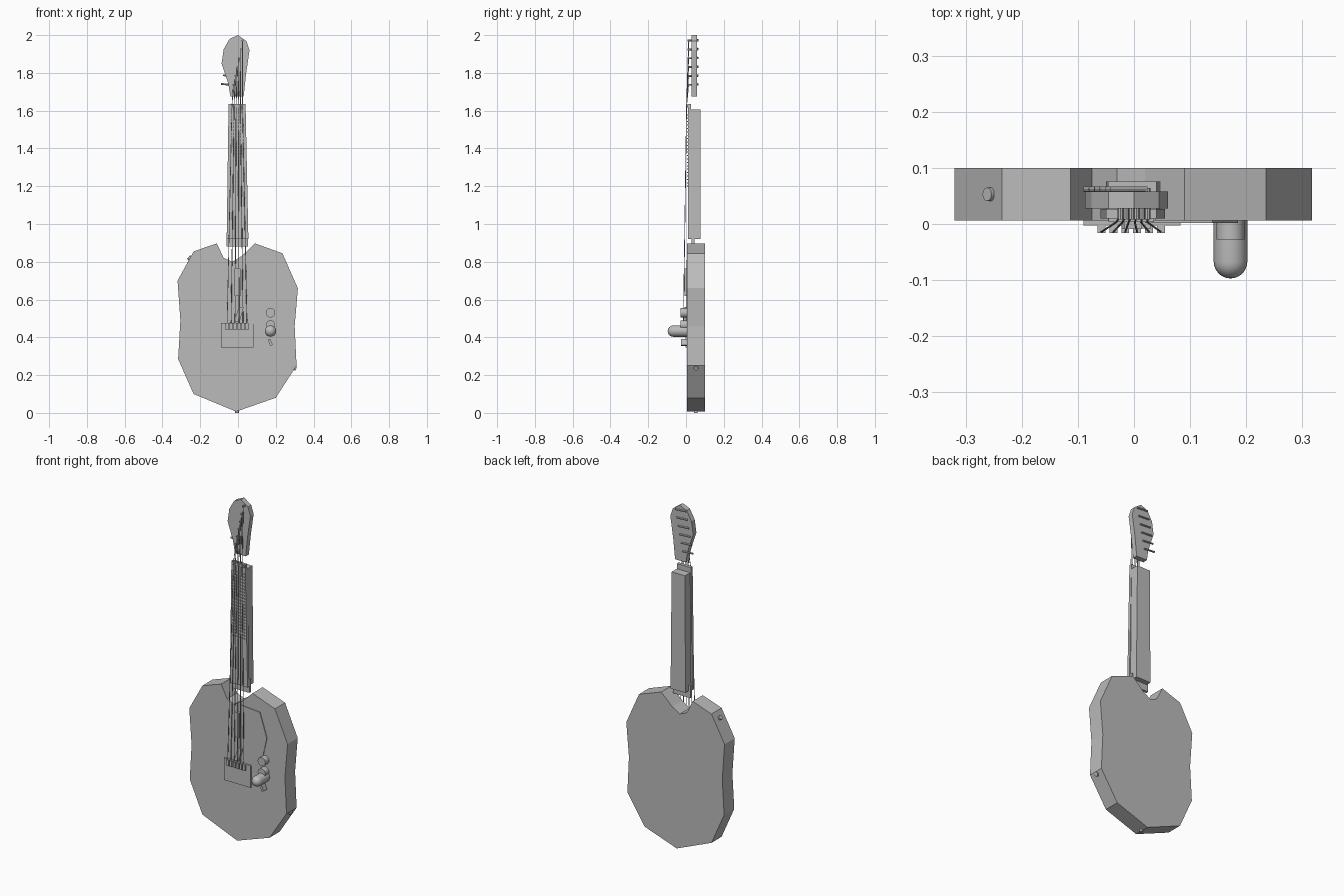
import bpy, bmesh, math
from mathutils import Vector

old = bpy.data.objects.get("Cube")
if old:
    bpy.data.objects.remove(old, do_unlink=True)

grey = bpy.data.materials.new("mid grey")
grey.use_nodes = True
grey.diffuse_color = (0.5, 0.5, 0.5, 1)
grey.node_tree.nodes["Principled BSDF"].inputs["Base Color"].default_value = (0.5, 0.5, 0.5, 1)


def finish(name, bm, smooth=False):
    bmesh.ops.recalc_face_normals(bm, faces=bm.faces)
    mesh = bpy.data.meshes.new(name)
    bm.to_mesh(mesh)
    bm.free()
    mesh.materials.append(grey)
    obj = bpy.data.objects.new(name, mesh)
    bpy.context.collection.objects.link(obj)
    if smooth:
        bpy.ops.object.select_all(action='DESELECT')
        obj.select_set(True)
        bpy.context.view_layer.objects.active = obj
        bpy.ops.object.shade_smooth_by_angle(angle=math.radians(40))
    return obj


def plate(name, outline, front, back):
    """Extrude an x-z outline from front to back."""
    bm = bmesh.new()
    face = bm.faces.new([bm.verts.new((x, front, z)) for x, z in outline])
    out = bmesh.ops.extrude_face_region(bm, geom=[face])
    moved = [v for v in out["geom"] if isinstance(v, bmesh.types.BMVert)]
    bmesh.ops.translate(bm, verts=moved, vec=(0, back - front, 0))
    return finish(name, bm)


def box(name, x0, x1, y0, y1, z0, z1):
    return plate(name, [(x0, z0), (x1, z0), (x1, z1), (x0, z1)], y0, y1)


def rod(name, a, b, radius, sides=8):
    """Cylinder between two points."""
    a, b = Vector(a), Vector(b)
    bm = bmesh.new()
    bmesh.ops.create_cone(bm, cap_ends=True, segments=sides, radius1=radius,
                          radius2=radius, depth=(b - a).length)
    turn = (b - a).to_track_quat('Z', 'Y').to_matrix()
    bmesh.ops.rotate(bm, verts=bm.verts, matrix=turn)
    bmesh.ops.translate(bm, verts=bm.verts, vec=(a + b) / 2)
    return finish(name, bm, sides > 8)


# Faceted body with the neck notch
plate("body", [(-0.01, 0.007), (0.20, 0.08), (0.31, 0.25), (0.30, 0.46), (0.317, 0.66),
               (0.235, 0.845), (0.09, 0.897), (0.02, 0.83), (-0.03, 0.80), (-0.075, 0.82),
               (-0.113, 0.897), (-0.235, 0.855), (-0.32, 0.70), (-0.305, 0.49),
               (-0.317, 0.285), (-0.235, 0.10)], 0.006, 0.10)
plate("pickguard", [(0.02, 0.81), (0.14, 0.80), (0.185, 0.66), (0.16, 0.55),
                    (0.09, 0.47), (0.03, 0.48)], 0.002, 0.006)

# Strap buttons and jack
rod("bottom_strap_button", (-0.006, 0.052, 0), (-0.006, 0.052, 0.02), 0.01, 12)
rod("upper_strap_button", (-0.262, 0.053, 0.825), (-0.245, 0.053, 0.81), 0.012, 12)
rod("jack", (0.308, 0.053, 0.235), (0.285, 0.053, 0.245), 0.012, 12)

# Neck, fretboard, heel and nut
plate("neck", [(-0.05, 0.92), (0.047, 0.92), (0.04, 1.605), (-0.046, 1.605)], 0.026, 0.076)
plate("fretboard", [(-0.06, 0.92), (0.055, 0.92), (0.04, 1.635), (-0.05, 1.635)], 0.010, 0.027)
box("neck_heel", -0.06, 0.053, 0.030, 0.046, 0.88, 0.955)
box("nut", -0.045, 0.036, 0.004, 0.012, 1.617, 1.632)
for i in range(22):
    z = 1.20 + i * 0.018
    box("fret", -0.046, 0.038, 0.006, 0.0105, z - 0.0025, z + 0.0025)

# Headstock
plate("headstock", [(-0.04, 1.675), (0.03, 1.675), (0.042, 1.79), (0.061, 1.92),
                    (0.045, 1.968), (0.0, 2.0), (-0.045, 1.98), (-0.076, 1.925),
                    (-0.087, 1.85), (-0.052, 1.745)], 0.028, 0.058)

# Strings with their posts, pegs and saddles
for i in range(6):
    t = i / 5
    post = (-0.024 + 0.048 * t, 1.737 + 0.234 * t)
    low = (-0.058 + 0.106 * t, -0.014, 0.455)
    top = (-0.032 + 0.056 * t, 0.003, 1.625)
    rod("string", low, top, 0.002, 6)
    rod("string_end", top, (post[0], 0.014, post[1]), 0.002, 6)
    rod("tuner_post", (post[0], 0.008, post[1]), (post[0], 0.064, post[1]), 0.005)
    rod("tuner_peg", (post[0], 0.062, post[1]),
        (post[0] - 0.066, 0.062, post[1] + 0.004), 0.005)
    box("saddle", low[0] - 0.007, low[0] + 0.007, -0.016, 0, 0.44, 0.475)

# Bridge and pickups
box("bridge_plate", -0.09, 0.083, -0.003, 0.006, 0.345, 0.475)
box("neck_pickup", -0.018, 0.014, -0.009, 0.006, 0.62, 0.765)
plate("bridge_pickup", [(-0.022, 0.48), (0.008, 0.48), (0.03, 0.56), (0.005, 0.56)], -0.008, 0.006)

# Control knobs, switch and long rounded lever
for z in (0.53, 0.465):
    rod("control_knob", (0.172, -0.028, z), (0.172, 0.006, z), 0.025, 16)
plate("switch", [(0.172, 0.355), (0.184, 0.36), (0.17, 0.392), (0.157, 0.386)], -0.026, 0.006)

bm = bmesh.new()
profile = [(0, 0.006), (0.03, 0.006)]
for i in range(7):
    a = math.pi / 2 * i / 6
    profile.append((0.03 * math.cos(a), -0.067 - 0.03 * math.sin(a)))
verts = [bm.verts.new((0.172 + r, y, 0.433)) for r, y in profile]
edges = [bm.edges.new(pair) for pair in zip(verts, verts[1:])]
bmesh.ops.spin(bm, geom=verts + edges, cent=(0.172, 0, 0.433), axis=(0, 1, 0),
               angle=math.tau, steps=20)
bmesh.ops.remove_doubles(bm, verts=bm.verts, dist=0.0001)
finish("rounded_lever", bm, True)
